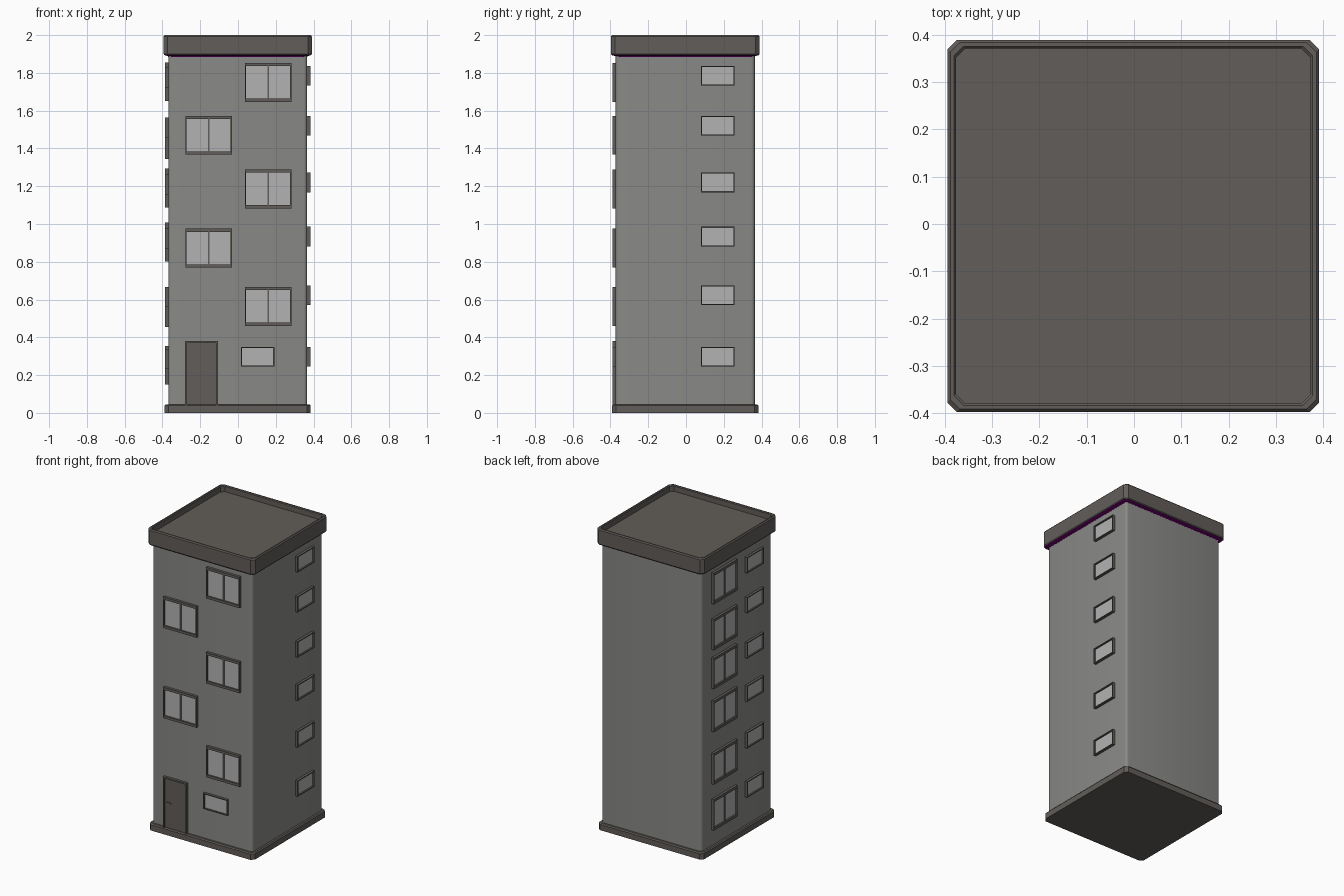
import bpy, bmesh, math

if "Cube" in bpy.data.objects:
    bpy.data.objects.remove(bpy.data.objects["Cube"])

XL, XR, YF, YB = -0.369, 0.366, -0.372, 0.364     # wall planes


def material(name, rgb):
    m = bpy.data.materials.new(name)
    m.diffuse_color = (*rgb, 1)
    m.use_nodes = True
    m.node_tree.nodes["Principled BSDF"].inputs["Base Color"].default_value = m.diffuse_color
    return m


WALL = material("wall_grey", (0.25, 0.25, 0.24))
TRIM = material("trim_dark", (0.12, 0.11, 0.10))
GLASS = material("glass_pale", (0.45, 0.45, 0.45))
BAND = material("band_purple", (0.16, 0.0, 0.16))


def finish(name, bm, mat):
    bmesh.ops.recalc_face_normals(bm, faces=bm.faces)
    me = bpy.data.meshes.new(name)
    bm.to_mesh(me)
    bm.free()
    me.materials.append(mat)
    ob = bpy.data.objects.new(name, me)
    bpy.context.collection.objects.link(ob)
    return ob


def ring(x0, x1, y0, y1, r, z, n):
    """Rectangle with rounded (n > 1) or chamfered (n = 1) corners."""
    pts = []
    for cx, cy, a in ((x1 - r, y1 - r, 0), (x0 + r, y1 - r, 90),
                      (x0 + r, y0 + r, 180), (x1 - r, y0 + r, 270)):
        for i in range(n + 1):
            t = math.radians(a + 90 * i / n)
            pts.append((cx + r * math.cos(t), cy + r * math.sin(t), z))
    return pts


def loft(name, levels, r, mat, n=1):
    """Closed stack of rings; each level is (outset from the walls, z)."""
    bm = bmesh.new()
    rows = [[bm.verts.new(p) for p in ring(XL - o, XR + o, YF - o, YB + o, r, z, n)]
            for o, z in levels]
    for a, b in zip(rows, rows[1:]):
        for i in range(len(a)):
            j = (i + 1) % len(a)
            bm.faces.new((a[i], a[j], b[j], b[i]))
    bm.faces.new(rows[0])
    bm.faces.new(rows[-1])
    return finish(name, bm, mat)


# Map wall coordinates (along, outward, up) onto each side
SIDES = {
    "front": lambda u, d, z: (u, YF - d, z),
    "right": lambda u, d, z: (XR + d, u, z),
    "left": lambda u, d, z: (XL - d, u, z),
}


def boxes(name, side, specs, mat):
    """One object of boxes (u0, u1, z0, z1, depth) standing out of a wall."""
    bm = bmesh.new()
    for u0, u1, z0, z1, d in specs:
        v = [bm.verts.new(SIDES[side](u, e, z))
             for z in (z0, z1) for e in (-0.004, d) for u in (u0, u1)]
        for f in ((0, 1, 3, 2), (4, 5, 7, 6), (0, 1, 5, 4),
                  (2, 3, 7, 6), (0, 2, 6, 4), (1, 3, 7, 5)):
            bm.faces.new([v[i] for i in f])
    return finish(name, bm, mat)


def window(name, side, u, z, w, h, rail, stile, double):
    """Framed window centred on (u, z), with a mullion if double."""
    u0, u1, z0, z1, d = u - w / 2, u + w / 2, z - h / 2, z + h / 2, 0.017
    bars = [(u0, u1, z0, z0 + rail, d), (u0, u1, z1 - rail, z1, d),
            (u0, u0 + stile, z0 + rail, z1 - rail, d),
            (u1 - stile, u1, z0 + rail, z1 - rail, d)]
    if double:
        bars.append((u - 0.005, u + 0.005, z0 + rail, z1 - rail, 0.013))
    boxes(name + "_frame", side, bars, TRIM)
    boxes(name + "_glass", side,
          [(u0 + stile, u1 - stile, z0 + rail, z1 - rail, 0.007)], GLASS)


def big(name, side, u, z):
    window(name, side, u, z, 0.247, 0.206, 0.017, 0.007, True)


def small(name, side, u, z):
    window(name, side, u, z, 0.177, 0.105, 0.006, 0.006, False)


# Base slab, tower walls, purple band and roof with sunken deck
loft("base_slab", [(0.019, 0), (0.019, 0.038), (0.013, 0.045)], 0.02, TRIM)
walls = loft("walls", [(0, 0.04), (0, 1.89)], 0.018, WALL, 4)
loft("purple_band", [(0.001, 1.885), (0.003, 1.889), (0.021, 1.894), (0.021, 1.9)],
     0.02, BAND)
loft("roof", [(0.021, 1.895), (0.025, 1.90), (0.025, 1.993), (0.019, 2.0),
              (0.011, 2.0), (0.007, 1.995), (0.007, 1.96)], 0.02, TRIM)

bpy.context.view_layer.objects.active = walls
walls.select_set(True)
bpy.ops.object.shade_smooth_by_angle(angle=math.radians(35))

# Front windows, alternating right and left
for i, z in enumerate((0.564, 0.872, 1.186, 1.47, 1.75)):
    big(f"front_window_{i}", "front", -0.155 if i % 2 else 0.16, z)
small("front_small_window", "front", 0.104, 0.297)

# Side windows
for i, z in enumerate((0.297, 0.623, 0.933, 1.22, 1.52, 1.785)):
    small(f"right_window_{i}", "right", 0.168, z)
    small(f"left_small_window_{i}", "left", -0.18, z - 0.01)
for i, z in enumerate((0.252, 0.557, 0.905, 1.19, 1.448, 1.753)):
    big(f"left_window_{i}", "left", 0.134, z)

# Front door
boxes("door_frame", "front", [(-0.28, -0.27, 0.04, 0.38, 0.017),
                              (-0.117, -0.106, 0.04, 0.38, 0.017),
                              (-0.27, -0.117, 0.371, 0.38, 0.017)], TRIM)
boxes("door", "front", [(-0.27, -0.117, 0.04, 0.371, 0.009)], TRIM)
boxes("door_handle", "front", [(-0.254, -0.224, 0.208, 0.216, 0.015)], TRIM)
